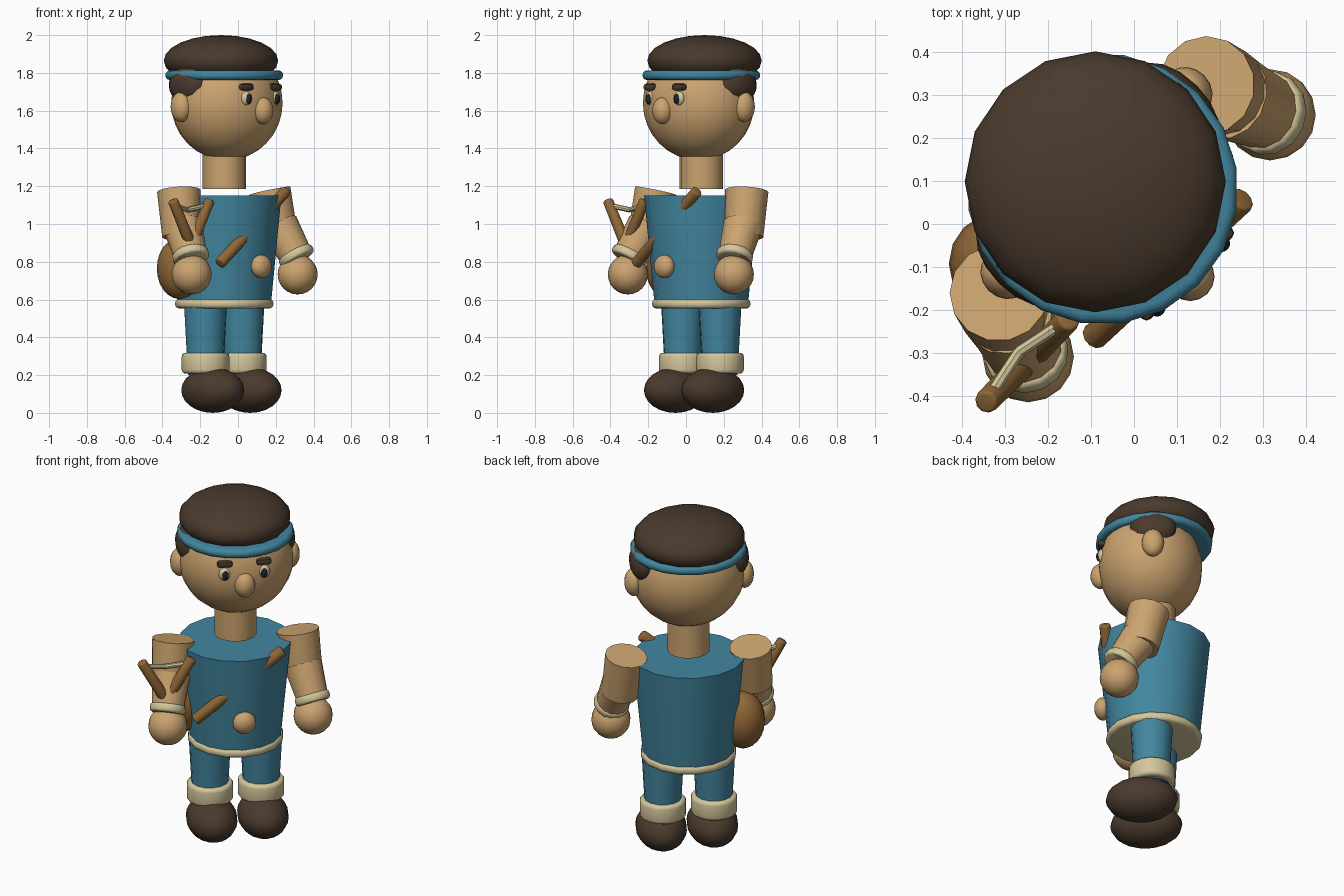
import bpy, bmesh, math
from mathutils import Matrix, Vector

cube = bpy.data.objects.get("Cube")
if cube:
    bpy.data.objects.remove(cube)

# The figure is built facing -y, then turned to its diagonal stance
STANCE = Matrix.Translation((-0.073, 0.081, 0)) @ Matrix.Rotation(math.radians(45), 4, 'Z')
parts = []


def material(name, color):
    m = bpy.data.materials.new(name)
    m.use_nodes = True
    m.diffuse_color = (*color, 1)
    bsdf = m.node_tree.nodes["Principled BSDF"]
    bsdf.inputs["Base Color"].default_value = (*color, 1)
    bsdf.inputs["Roughness"].default_value = 0.8
    return m


skin = material("skin tan", (0.60, 0.37, 0.16))
blue = material("cloth blue", (0.055, 0.24, 0.35))
dark = material("dark brown", (0.068, 0.042, 0.026))
cream = material("cream trim", (0.66, 0.57, 0.33))
wood = material("wood brown", (0.28, 0.135, 0.037))
navy = material("pupil navy", (0.012, 0.016, 0.028))


def finish(name, bm, mat):
    mesh = bpy.data.meshes.new(name)
    bm.to_mesh(mesh)
    bm.free()
    mesh.materials.append(mat)
    ob = bpy.data.objects.new(name, mesh)
    bpy.context.collection.objects.link(ob)
    ob.matrix_world = STANCE
    parts.append(ob)
    return ob


def ball(name, center, radii, mat, segs=16, rings=12):
    bm = bmesh.new()
    place = Matrix.Translation(center) @ Matrix.Diagonal((*radii, 1))
    bmesh.ops.create_uvsphere(bm, u_segments=segs, v_segments=rings, radius=1, matrix=place)
    return finish(name, bm, mat)


def tube(name, start, end, r1, r2, mat, segs=14, bevel=0):
    """Tapered cylinder between two points, with optional rounded rims."""
    a, b = Vector(start), Vector(end)
    bm = bmesh.new()
    bmesh.ops.create_cone(bm, cap_ends=True, segments=segs, radius1=r1, radius2=r2,
                          depth=(b - a).length)
    if bevel:
        rims = [e for e in bm.edges if abs(e.verts[0].co.z - e.verts[1].co.z) < 1e-4]
        bmesh.ops.bevel(bm, geom=rims, offset=bevel, segments=3, profile=0.5, affect='EDGES')
    turn = Vector((0, 0, 1)).rotation_difference(b - a).to_matrix().to_4x4()
    bm.transform(Matrix.Translation((a + b) / 2) @ turn)
    return finish(name, bm, mat)


def block(name, center, size, mat, bevel):
    bm = bmesh.new()
    bmesh.ops.create_cube(bm, size=1, matrix=Matrix.Translation(center) @ Matrix.Diagonal((*size, 1)))
    bmesh.ops.bevel(bm, geom=bm.edges[:], offset=bevel, segments=2, profile=0.5, affect='EDGES')
    return finish(name, bm, mat)


# Torso, hem and neck
tube("torso", (0, 0, 0.58), (0, 0, 1.152), 0.248, 0.303, blue, 16)
tube("tunic_hem", (0, 0, 0.553), (0, 0, 0.602), 0.26, 0.26, cream, 16, 0.02)
tube("neck", (0, 0, 1.184), (0, 0, 1.42), 0.115, 0.115, skin, 16)
ball("belly_knob", (0, -0.278, 0.775), (0.064, 0.045, 0.062), skin)

# Head, cap and band
ball("head", (0, -0.02, 1.64), (0.31, 0.28, 0.302), skin, 24, 16)
ball("cap", (0, 0.024, 1.865), (0.303, 0.303, 0.135), dark)
tube("cap_band", (0, 0, 1.763), (0, 0, 1.813), 0.315, 0.315, blue, 20, 0.022)
ball("nose", (0, -0.29, 1.6), (0.056, 0.054, 0.071), skin)

for side, s in (("left", 1), ("right", -1)):
    # Face
    ball(side + "_ear", (s * 0.302, 0.02, 1.62), (0.052, 0.06, 0.08), skin)
    ball(side + "_hair", (s * 0.255, 0.015, 1.735), (0.07, 0.128, 0.1), dark)
    ball(side + "_eye", (s * 0.106, -0.272, 1.665), (0.034, 0.024, 0.038), cream)
    ball(side + "_pupil", (s * 0.106, -0.29, 1.662), (0.018, 0.014, 0.027), navy)
    block(side + "_brow", (s * 0.106, -0.272, 1.725), (0.084, 0.04, 0.037), dark, 0.014)

    # Leg, cuff and boot
    tube(side + "_leg", (s * 0.14, 0, 0.2), (s * 0.14, 0, 0.57), 0.094, 0.114, blue)
    tube(side + "_leg_cuff", (s * 0.14, 0, 0.208), (s * 0.14, 0, 0.318), 0.126, 0.126, cream, 16, 0.02)
    ball(side + "_boot", (s * 0.14, -0.054, 0.12), (0.138, 0.195, 0.12), dark)

    # Arm
    shoulder, elbow = (s * 0.34, 0, 1.175), (s * 0.365, -0.045, 0.935)
    wrist = Vector((s * 0.395, -0.145, 0.83))
    bend = Vector((s * 0.03, -0.07, -0.13)).normalized() * 0.024
    tube(side + "_upper_arm", shoulder, elbow, 0.115, 0.102, skin)
    tube(side + "_forearm", (s * 0.36, -0.05, 0.99), wrist + bend, 0.105, 0.085, skin)
    tube(side + "_wrist_cuff", wrist - bend, wrist + bend, 0.098, 0.098, cream, 14, 0.016)
    ball(side + "_hand", (s * 0.397, -0.153, 0.733), (0.106, 0.106, 0.106), skin)

# Chest strap and hip bag
tube("chest_strap", (0.215, -0.247, 1.175), (-0.262, -0.228, 0.79), 0.031, 0.031, wood, 10, 0.008)
ball("hip_bag", (-0.29, 0.045, 0.765), (0.12, 0.12, 0.162), wood)

# Slingshot held in the right hand
grip_x, grip_y = -0.405, -0.158
fork = (grip_x, grip_y, 0.885)
sag = (grip_x, grip_y + 0.028, 1.075)
tube("sling_handle", (grip_x, grip_y, 0.7), (grip_x, grip_y, 0.91), 0.032, 0.032, wood, 10)
for side, s in (("left", 1), ("right", -1)):
    tip = (grip_x + s * 0.137, grip_y, 1.125)
    tube("sling_prong_" + side, fork, tip, 0.031, 0.028, wood, 10, 0.008)
    tube("sling_band_" + side, (tip[0], grip_y, 1.1), sag, 0.014, 0.014, cream, 8)

# Smooth shading with crisp rims
bpy.ops.object.select_all(action='DESELECT')
for ob in parts:
    ob.select_set(True)
bpy.context.view_layer.objects.active = parts[0]
bpy.ops.object.shade_smooth_by_angle(angle=math.radians(40))
